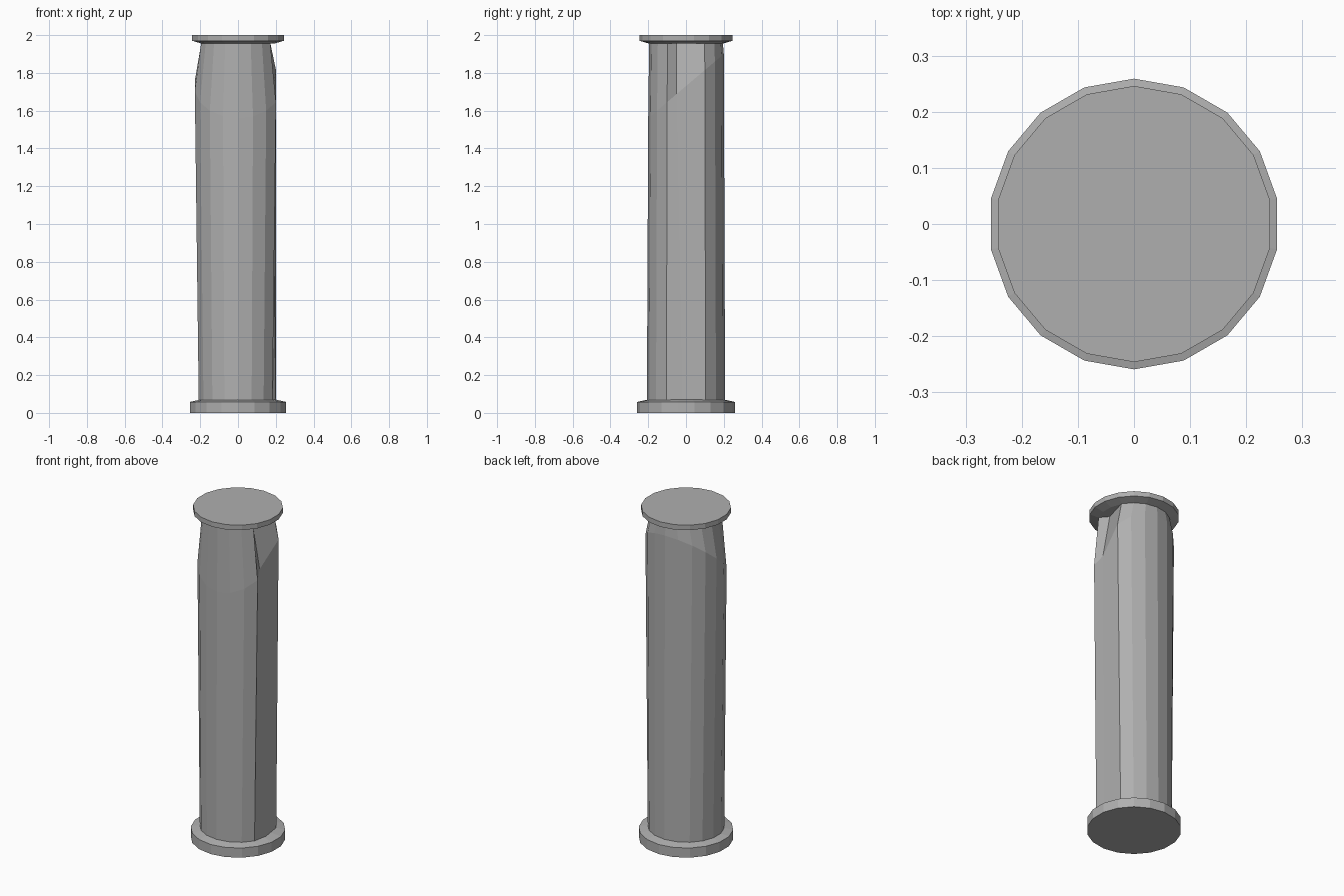
import bpy, bmesh
from math import sin, cos, radians

if "Cube" in bpy.data.objects:
    bpy.data.objects.remove(bpy.data.objects["Cube"])

SIDES = 18

grey = bpy.data.materials.new("dark_grey")
grey.diffuse_color = (0.43, 0.43, 0.43, 1)
grey.use_nodes = True
grey.node_tree.nodes["Principled BSDF"].inputs["Base Color"].default_value = grey.diffuse_color


def make_object(name, bm):
    bmesh.ops.recalc_face_normals(bm, faces=bm.faces)
    mesh = bpy.data.meshes.new(name)
    bm.to_mesh(mesh)
    bm.free()
    mesh.materials.append(grey)
    obj = bpy.data.objects.new(name, mesh)
    bpy.context.collection.objects.link(obj)
    return obj


def bridge(bm, rings):
    """Join rings of vertices with side walls and close both ends."""
    for lower, upper in zip(rings, rings[1:]):
        count = len(lower)
        for i in range(count):
            j = (i + 1) % count
            bm.faces.new((lower[i], lower[j], upper[j], upper[i]))
    bm.faces.new(rings[0])
    bm.faces.new(rings[-1])


def turned_disc(name, profile):
    """Closed disc from (radius, height) pairs."""
    bm = bmesh.new()
    angles = [radians(10 + 20 * i) for i in range(SIDES)]
    bridge(bm, [[bm.verts.new((r * cos(a), r * sin(a), z)) for a in angles]
                for r, z in profile])
    return make_object(name, bm)


# Base plate and cap plate, each with a slightly conical inner side
turned_disc("base_plate", [(0.259, 0), (0.259, 0.058), (0.205, 0.07)])
turned_disc("cap_plate", [(0.195, 1.955), (0.246, 1.97), (0.246, 2.0)])

# Shaft bulging sideways up to a slanted break line, then narrowing to the cap.
# Each level: x radius, y radius, height, slant in y, right-hand crease (x, y)
levels = [
    (0.211, 0.207, 0.065, 0, (0.2, -0.02)),
    (0.232, 0.2, 1.73, 0.85, (0.18, -0.05)),
    (0.197, 0.195, 1.96, 0, (0.13, -0.05)),
]
bm = bmesh.new()
rings = []
for rx, ry, z, slant, crease in levels:
    points = [(rx * cos(radians(d)), ry * sin(radians(d))) for d in range(30, 331, 20)]
    points.append(crease)  # flat right side that turns into a notch at the top
    rings.append([bm.verts.new((x, y, z + slant * y)) for x, y in points])
bridge(bm, rings)
make_object("notched_shaft", bm)
